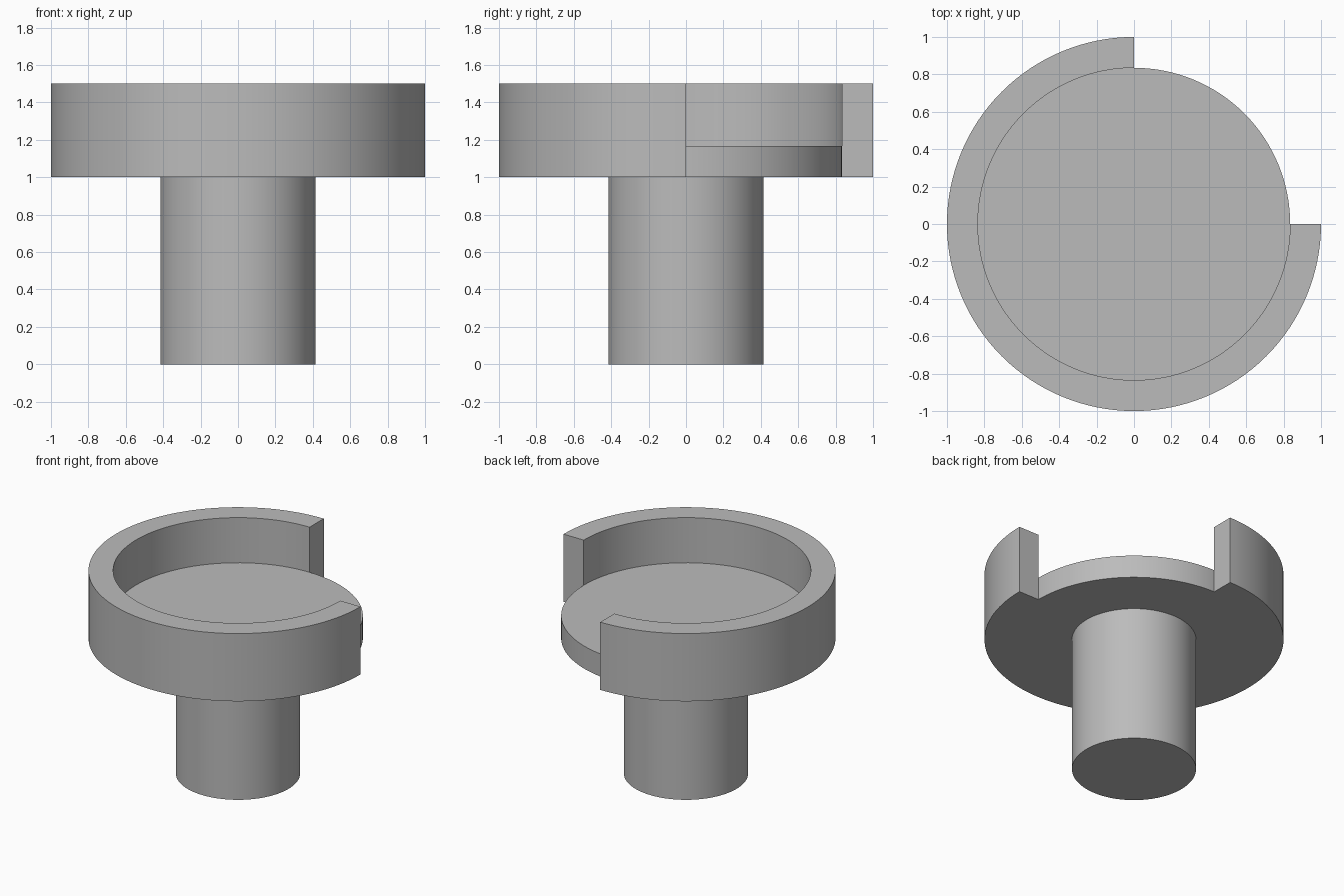
import bpy
import bmesh
import math
from mathutils import Matrix, Vector

cube = bpy.data.objects.get("Cube")
if cube:
    bpy.data.objects.remove(cube, do_unlink=True)

STEM_R, FLOOR_R, RIM_R = 0.415, 0.835, 1.0
BASE_Z, FLOOR_Z, TOP_Z = 1.0, 1.167, 1.5
SEGMENTS = 128

grey = bpy.data.materials.new("plain grey")
grey.use_nodes = True
colour = (0.5, 0.5, 0.5, 1)
grey.diffuse_color = colour
grey.node_tree.nodes["Principled BSDF"].inputs["Base Color"].default_value = colour


def finish(name, bm):
    """Turn a bmesh into a smooth-shaded object with sharp edges kept."""
    bmesh.ops.recalc_face_normals(bm, faces=bm.faces)
    mesh = bpy.data.meshes.new(name)
    bm.to_mesh(mesh)
    bm.free()
    mesh.materials.append(grey)
    obj = bpy.data.objects.new(name, mesh)
    bpy.context.collection.objects.link(obj)
    bpy.ops.object.select_all(action='DESELECT')
    obj.select_set(True)
    bpy.context.view_layer.objects.active = obj
    bpy.ops.object.shade_smooth_by_angle(angle=math.radians(30))
    return obj


def cylinder(name, radius, bottom, top):
    bm = bmesh.new()
    bmesh.ops.create_cone(bm, cap_ends=True, segments=SEGMENTS,
                          radius1=radius, radius2=radius, depth=top - bottom,
                          matrix=Matrix.Translation((0, 0, (bottom + top) / 2)))
    return finish(name, bm)


def ring_sector(name, inner, outer, bottom, top, start, sweep):
    """Sweep a rectangular section around z and cap both ends."""
    bm = bmesh.new()
    along = Vector((math.cos(start), math.sin(start), 0))
    corners = [(inner, bottom), (outer, bottom), (outer, top), (inner, top)]
    section = bm.faces.new([bm.verts.new(along * r + Vector((0, 0, z)))
                            for r, z in corners])
    steps = round(SEGMENTS * sweep / math.tau)
    bmesh.ops.spin(bm, geom=[section] + section.edges[:] + section.verts[:],
                   cent=(0, 0, 0), axis=(0, 0, 1), angle=sweep,
                   steps=steps, use_duplicate=False)
    # Make sure the starting end is closed by exactly one face
    bmesh.ops.holes_fill(bm, edges=[e for e in bm.edges if e.is_boundary], sides=4)
    return finish(name, bm)


# Round stem, running slightly into the floor disc
cylinder("stem", STEM_R, 0, BASE_Z + 0.05)

# Floor disc of the tray
cylinder("tray_floor", FLOOR_R, BASE_Z, FLOOR_Z)

# Raised rim, open over the back left quarter
ring_sector("tray_rim", FLOOR_R, RIM_R, BASE_Z, TOP_Z,
            math.pi / 2, math.pi * 1.5)
